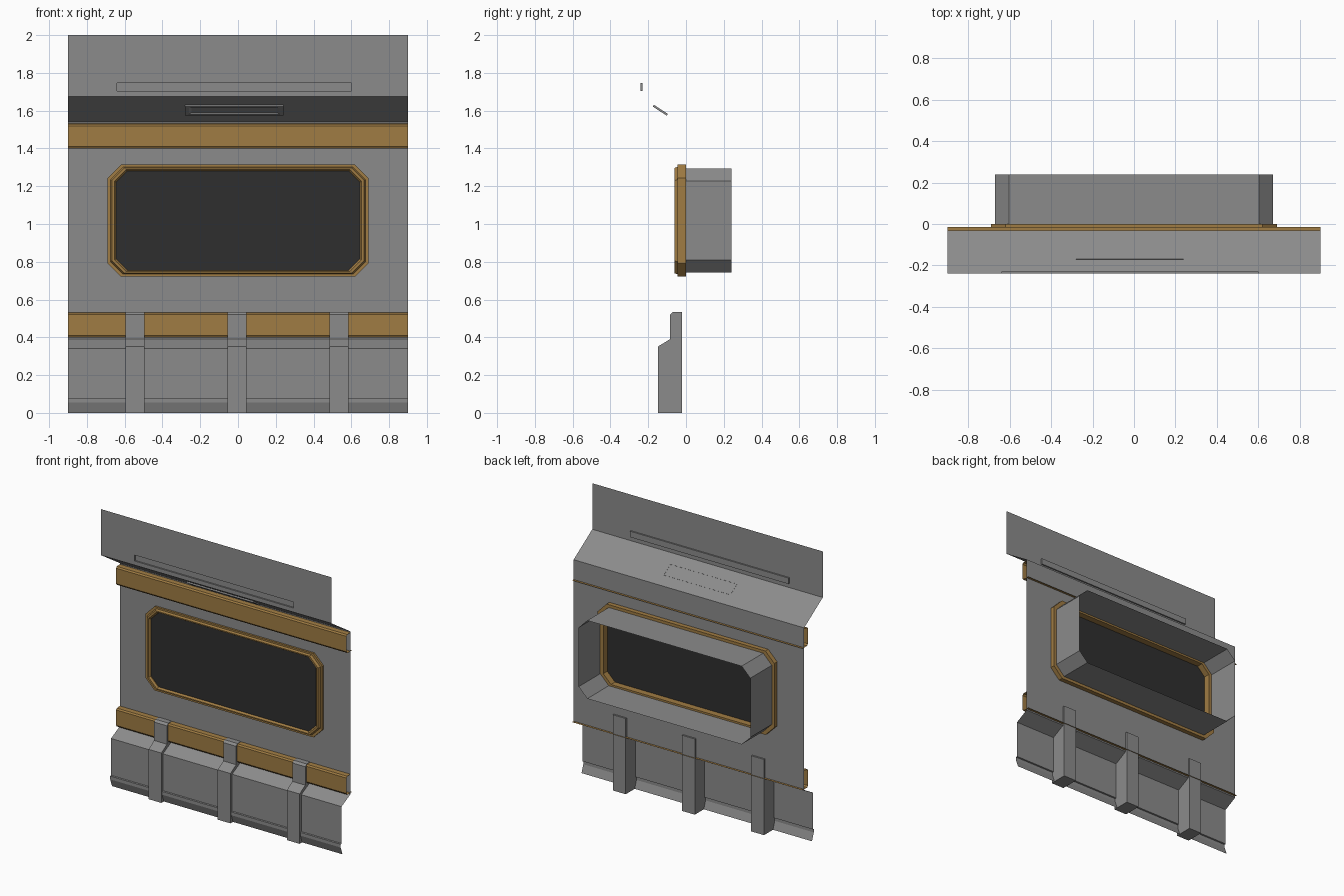
import bpy, bmesh
from mathutils import Vector

if "Cube" in bpy.data.objects:
    bpy.data.objects.remove(bpy.data.objects["Cube"])

def material(name, col):
    m = bpy.data.materials.new(name)
    m.diffuse_color = (*col, 1)
    m.use_nodes = True
    m.node_tree.nodes["Principled BSDF"].inputs["Base Color"].default_value = m.diffuse_color
    return m

GREY = material("grey_panel", (0.26, 0.26, 0.26))
GOLD = material("gold_trim", (0.35, 0.2, 0.056))
DARK = material("dark_glass", (0.028, 0.028, 0.028))

def finish(bm, name, mat, recalc=False):
    if recalc:
        bmesh.ops.recalc_face_normals(bm, faces=bm.faces[:])
    me = bpy.data.meshes.new(name)
    bm.to_mesh(me)
    bm.free()
    ob = bpy.data.objects.new(name, me)
    bpy.context.collection.objects.link(ob)
    me.materials.append(mat)
    return ob

def extrude_x(name, prof, x0, x1, mat=GREY, closed=False):
    """Sweep a (y, z) profile along x, as an open sheet or a closed prism."""
    bm = bmesh.new()
    a = [bm.verts.new((x0, *p)) for p in prof]
    b = [bm.verts.new((x1, *p)) for p in prof]
    n = len(prof)
    for i in range(n if closed else n - 1):
        j = (i + 1) % n
        bm.faces.new((a[i], a[j], b[j], b[i]))
    if closed:
        bm.faces.new(a[::-1])
        bm.faces.new(b)
    return finish(bm, name, mat, closed)

def rings(name, loops, mat=GREY, cap=False):
    """Join successive loops of points with quads, optionally capping the last."""
    bm = bmesh.new()
    vs = [[bm.verts.new(p) for p in l] for l in loops]
    for a, b in zip(vs, vs[1:]):
        for i in range(len(a)):
            j = (i + 1) % len(a)
            bm.faces.new((a[i], a[j], b[j], b[i]))
    if cap:
        bm.faces.new(vs[-1])
    return finish(bm, name, mat)

def sheet_with_hole(name, outer, hole):
    bm = bmesh.new()
    edges = []
    for loop in (outer, hole):
        v = [bm.verts.new(p) for p in loop]
        edges += [bm.edges.new((v[i - 1], v[i])) for i in range(len(v))]
    bmesh.ops.triangle_fill(bm, edges=edges, use_beauty=True, normal=(0, -1, 0))
    return finish(bm, name, GREY)

def octagon(w, h, y, c=0.067, zc=1.018):
    pts = [(-w + c, -h), (w - c, -h), (w, -h + c), (w, h - c),
           (w - c, h), (-w + c, h), (-w, h - c), (-w, -h + c)]
    return [(x, y, zc + z) for x, z in pts]

def rect(centre, v, w, h, offset=(0, 0, 0)):
    c, v = Vector(centre) + Vector(offset), Vector(v).normalized()
    u = Vector((1, 0, 0))
    return [c - u * w - v * h, c + u * w - v * h, c + u * w + v * h, c - u * w + v * h]

X = 0.9
WALL = -0.032
UP = (0, 0, 1)

# Top plate with a long shallow slot
slot = (-0.02, -0.24, 1.725)
sheet_with_hole("top_plate", rect((0, -0.24, 1.8375), UP, X, 0.1625),
                rect(slot, UP, 0.62, 0.021))
rings("top_slot", [rect(slot, UP, 0.62, 0.021),
                   rect(slot, UP, 0.62, 0.021, (0, 0.01, 0))], cap=True)

# Sloped soffit and the recessed fitting beneath it
extrude_x("soffit", [(WALL, 1.54), (-0.24, 1.675)], -X, X)
along = Vector((0, -0.24 - WALL, 0.135)).normalized()
out = Vector((0, -along.z, along.y))
mid = (-0.02, -0.1335, 1.606)
rings("soffit_fitting", [rect(mid, along, w, h, out * d) for w, h, d in
      ((0.26, 0.044, -0.001), (0.26, 0.044, 0.01), (0.24, 0.031, 0.01),
       (0.225, 0.022, 0.003))], cap=True)

# Main wall with the window opening
sheet_with_hole("main_wall", rect((0, WALL, 0.965), UP, X, 0.575),
                octagon(0.67, 0.276, WALL))

# Window surround, glass and the open tunnel behind
rings("window_frame", [octagon(w, h, y, c) for w, h, y, c in
      ((0.69, 0.296, 0, 0.07), (0.69, 0.296, -0.046, 0.07),
       (0.675, 0.284, -0.046, 0.067), (0.668, 0.278, -0.062, 0.066),
       (0.655, 0.27, -0.062, 0.063), (0.646, 0.263, -0.05, 0.06),
       (0.646, 0.263, 0, 0.06), (0.69, 0.296, 0, 0.07))], GOLD)
rings("window_glass", [octagon(0.647, 0.264, -0.045, 0.06)], DARK, cap=True)
rings("window_tunnel", [octagon(0.67, 0.276, 0), octagon(0.67, 0.276, 0.24)])

# Two gold rails, open at the ends, bottom lip passing through the wall
for name, z in (("upper_rail", 1.40), ("lower_rail", 0.40)):
    extrude_x(name, [(WALL, z + 0.132), (-0.066, z + 0.13), (-0.074, z + 0.12),
                     (-0.074, z + 0.011), (-0.066, z), (-0.015, z)], -X, X, GOLD)

# Skirting panel
extrude_x("skirting", [(WALL, 0.4), (WALL, 0.39), (-0.13, 0.34), (-0.13, 0.08),
                       (-0.14, 0.078), (-0.14, 0.055), (-0.12, 0)], -X, X)

# Three stepped buttresses
for i, x in enumerate((-0.545, -0.005, 0.535)):
    extrude_x(f"buttress_{i + 1}", [(-0.02, 0), (-0.148, 0), (-0.148, 0.352), (-0.085, 0.39),
              (-0.085, 0.52), (-0.07, 0.534), (-0.02, 0.534)], x - 0.05, x + 0.05, closed=True)
